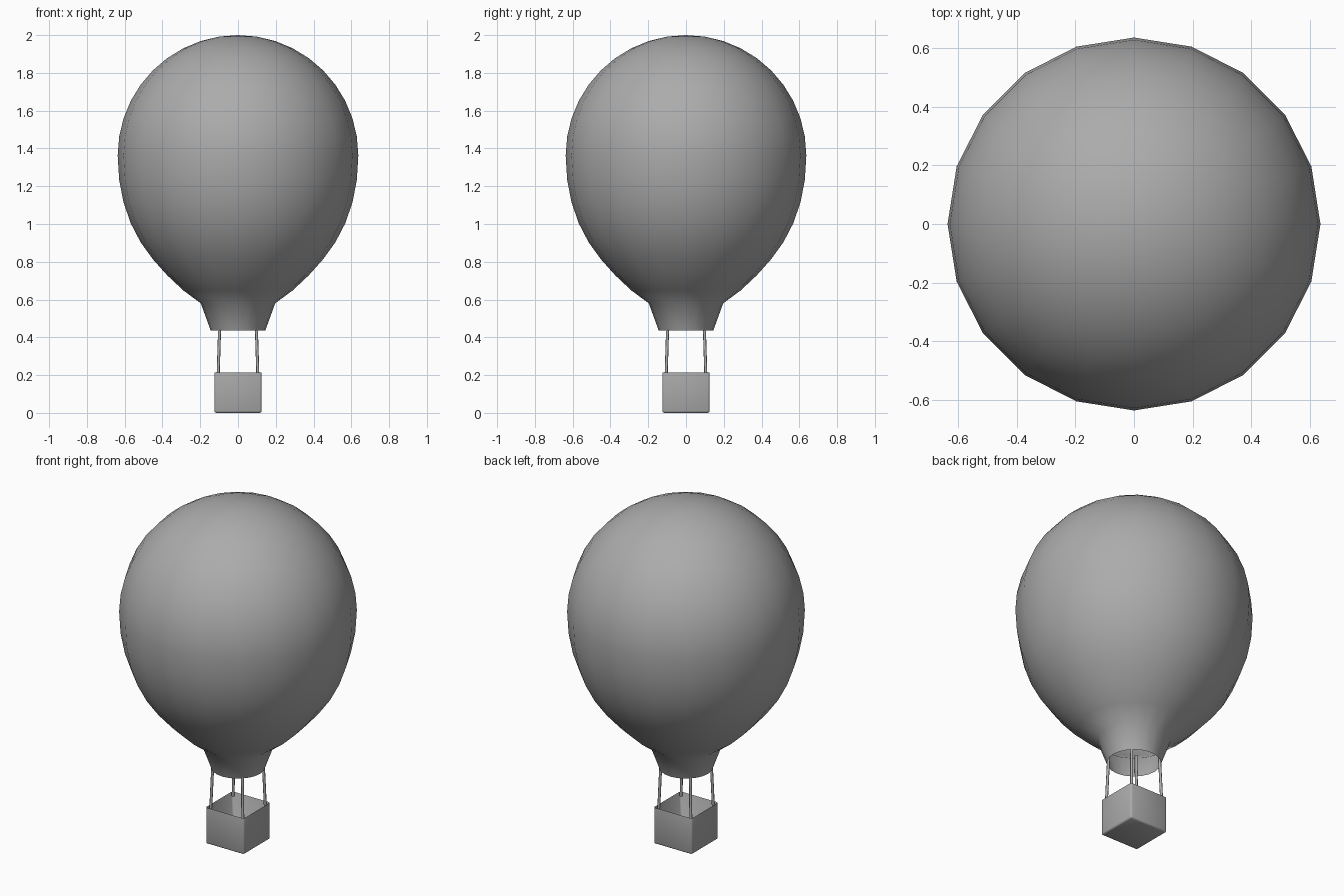
import bpy, bmesh
from math import sin, cos, pi, radians
from mathutils import Vector

cube = bpy.data.objects.get("Cube")
if cube:
    bpy.data.objects.remove(cube, do_unlink=True)

grey = bpy.data.materials.new("plain grey")
grey.use_nodes = True
colour = (0.41, 0.41, 0.41, 1)
grey.diffuse_color = colour
grey.node_tree.nodes["Principled BSDF"].inputs["Base Color"].default_value = colour


def finish(bm, name, angle):
    bmesh.ops.recalc_face_normals(bm, faces=bm.faces)
    mesh = bpy.data.meshes.new(name)
    bm.to_mesh(mesh)
    bm.free()
    mesh.materials.append(grey)
    obj = bpy.data.objects.new(name, mesh)
    bpy.context.collection.objects.link(obj)
    bpy.ops.object.select_all(action='DESELECT')
    obj.select_set(True)
    bpy.context.view_layer.objects.active = obj
    bpy.ops.object.shade_smooth_by_angle(angle=radians(angle))


# Envelope: round crown, tapering lower half and flared neck
SIDES = 20
RADIUS, WAIST = 0.637, 1.363
drops = [0.13, 0.25, 0.36, 0.46, 0.55, 0.635, 0.715, 0.783]
profile = [(RADIUS * sin(k * pi / 20), WAIST + RADIUS * cos(k * pi / 20)) for k in range(1, 11)]
profile += [(RADIUS * cos(k * pi / 20), WAIST - d) for k, d in enumerate(drops, 1)]
profile.append((0.145, 0.437))
bm = bmesh.new()
rings = [[bm.verts.new((r * cos(2 * pi * i / SIDES), r * sin(2 * pi * i / SIDES), z))
          for i in range(SIDES)] for r, z in profile]
crown = bm.verts.new((0, 0, 2))
for i in range(SIDES):
    j = (i + 1) % SIDES
    bm.faces.new((crown, rings[0][i], rings[0][j]))
    for a, b in zip(rings, rings[1:]):
        bm.faces.new((a[i], b[i], b[j], a[j]))
finish(bm, "envelope", 60)

# Basket: open box with thick walls and rounded edges
bm = bmesh.new()
bmesh.ops.create_cube(bm, size=1)
for v in bm.verts:
    v.co = Vector((v.co.x * 0.25, v.co.y * 0.25, (v.co.z + 0.5) * 0.22))
bm.normal_update()
top = max(bm.faces, key=lambda f: f.calc_center_median().z)
bmesh.ops.inset_region(bm, faces=[top], thickness=0.035, use_even_offset=True)
bmesh.ops.translate(bm, verts=top.verts, vec=(0, 0, -0.185))
bmesh.ops.bevel(bm, geom=bm.edges[:], offset=0.01, segments=2, profile=0.5, affect='EDGES')
finish(bm, "basket", 50)

# Ropes: one at each corner, leaning slightly inwards
for sx, side in ((1, "left"), (-1, "right")):
    for sy, end in ((-1, "front"), (1, "back")):
        foot, head = Vector((sx * 0.105, sy * 0.105, 0.2)), Vector((sx * 0.094, sy * 0.094, 0.56))
        bm = bmesh.new()
        bmesh.ops.create_cone(bm, cap_ends=True, segments=8, radius1=0.008,
                              radius2=0.008, depth=(head - foot).length)
        bmesh.ops.rotate(bm, verts=bm.verts, matrix=(head - foot).to_track_quat('Z', 'Y').to_matrix())
        bmesh.ops.translate(bm, verts=bm.verts, vec=(foot + head) / 2)
        finish(bm, f"{end}_{side}_rope", 50)
